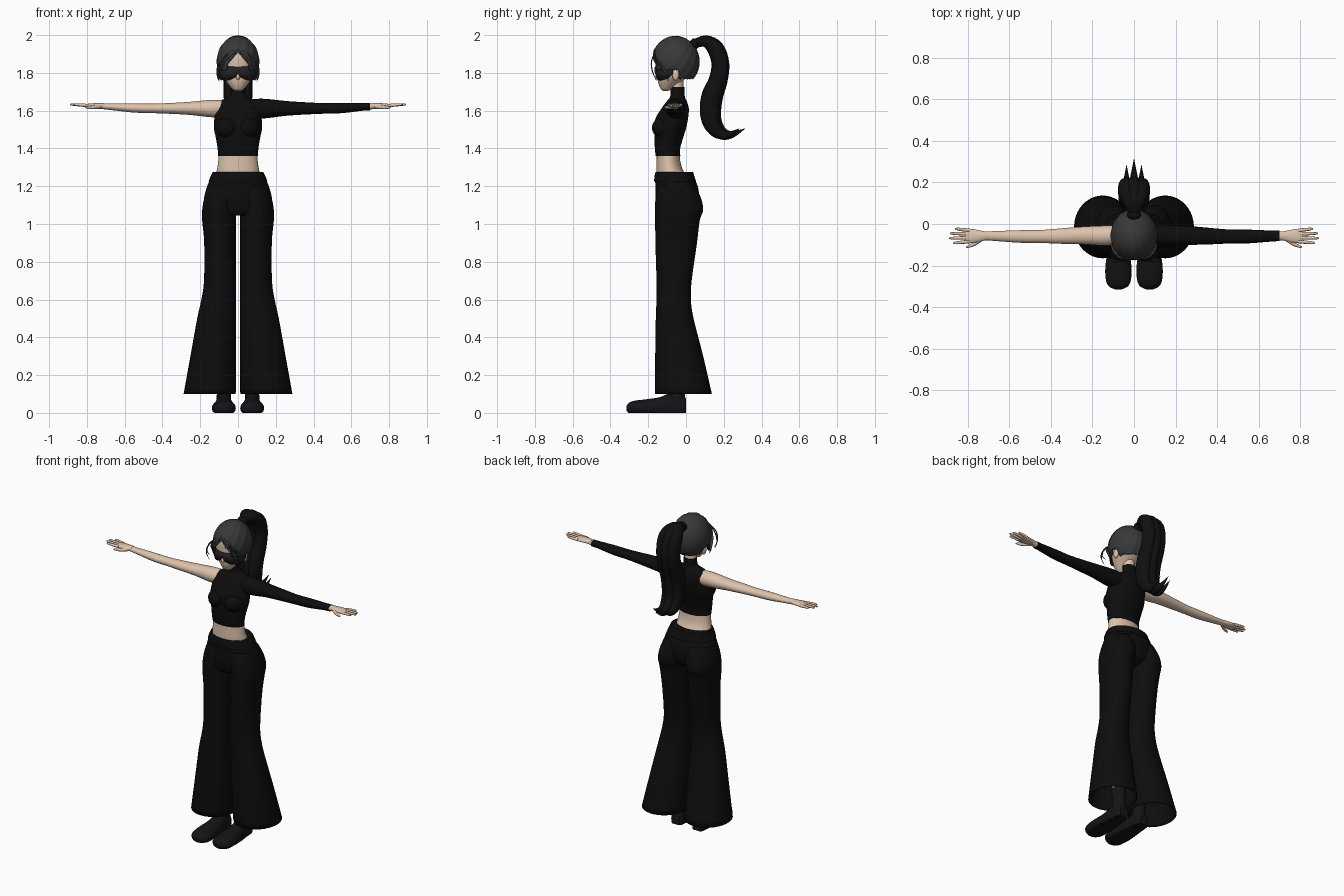
import bpy, bmesh, math
from mathutils import Vector

if "Cube" in bpy.data.objects:
    bpy.data.objects.remove(bpy.data.objects["Cube"])

X, Y, Z = Vector((1, 0, 0)), Vector((0, 1, 0)), Vector((0, 0, 1))
SIDES = ((1, "left"), (-1, "right"))


def material(name, r, g, b):
    m = bpy.data.materials.new(name)
    m.use_nodes = True
    m.diffuse_color = (r, g, b, 1)
    bsdf = m.node_tree.nodes["Principled BSDF"]
    bsdf.inputs["Base Color"].default_value = (r, g, b, 1)
    bsdf.inputs["Roughness"].default_value = 0.8
    return m


SKIN = material("skin", 0.72, 0.54, 0.41)
LIPS = material("lips", 0.5, 0.27, 0.22)
CLOTH = material("black cloth", 0.004, 0.004, 0.0045)
LEATHER = material("boot leather", 0.007, 0.007, 0.008)
HAIR = material("charcoal hair", 0.04, 0.04, 0.042)
TAIL = material("black hair", 0.005, 0.005, 0.005)
VISOR = material("visor grey", 0.016, 0.016, 0.018)


def finish(bm, name, mat, thickness=0):
    bmesh.ops.recalc_face_normals(bm, faces=bm.faces)
    mesh = bpy.data.meshes.new(name)
    bm.to_mesh(mesh)
    bm.free()
    mesh.materials.append(mat)
    obj = bpy.data.objects.new(name, mesh)
    bpy.context.collection.objects.link(obj)
    bpy.ops.object.select_all(action="DESELECT")
    obj.select_set(True)
    bpy.context.view_layer.objects.active = obj
    bpy.ops.object.shade_smooth_by_angle(angle=math.radians(50))
    if thickness:
        solid = obj.modifiers.new("thickness", "SOLIDIFY")
        solid.thickness = thickness
        solid.offset = -1
    return obj


def resample(rows, k):
    """Smooth curve through rows of numbers."""
    rows = [Vector(r) for r in rows]
    out = []
    for i in range(len(rows) - 1):
        a, b = rows[max(i - 1, 0)], rows[i]
        c, d = rows[i + 1], rows[min(i + 2, len(rows) - 1)]
        for j in range(k):
            t = j / k
            out.append(b + (c - a) * (t / 2) + (a * 2 - b * 5 + c * 4 - d) * (t * t / 2)
                       + (b * 3 - a - c * 3 + d) * (t ** 3 / 2))
    return out + [rows[-1]]


def tube(name, rows, mat, ref=X, axis=None, seg=28, k=4, caps=True, floor=None, thickness=0):
    """Skin rows of (x, y, z, radius along ref, other radius)."""
    rows = resample(rows, k)
    bm = bmesh.new()
    rings = []
    for i, r in enumerate(rows):
        c = Vector(r[:3])
        ahead, behind = rows[min(i + 1, len(rows) - 1)], rows[max(i - 1, 0)]
        along = axis or (Vector(ahead[:3]) - Vector(behind[:3])).normalized()
        u = (ref - along * ref.dot(along)).normalized()
        v = along.cross(u)
        ring = []
        for n in range(seg):
            a = math.tau * n / seg
            p = c + u * (math.cos(a) * max(r[3], 0.0005)) + v * (math.sin(a) * max(r[4], 0.0005))
            if floor is not None:
                p.z = max(p.z, floor)
            ring.append(bm.verts.new(p))
        rings.append(ring)
    for a, b in zip(rings, rings[1:]):
        for n in range(seg):
            m = (n + 1) % seg
            bm.faces.new((a[n], a[m], b[m], b[n]))
    if caps:
        bm.faces.new(rings[0])
        bm.faces.new(rings[-1])
    return finish(bm, name, mat, thickness)


def upright(name, rows, mat, x=0, **opts):
    """Vertical loft from rows of (z, y, half width, half depth)."""
    return tube(name, [(x, y, z, w, d) for z, y, w, d in rows], mat, X, Z, **opts)


def ball(name, centre, size, mat):
    bm = bmesh.new()
    bmesh.ops.create_uvsphere(bm, u_segments=24, v_segments=16, radius=1)
    bmesh.ops.scale(bm, vec=size, verts=bm.verts)
    bmesh.ops.translate(bm, vec=centre, verts=bm.verts)
    return finish(bm, name, mat)


# Torso, waist and neck
upright("crop_top", [(1.36, -.095, .105, .065), (1.4, -.098, .108, .067), (1.46, -.09, .118, .076),
                     (1.51, -.083, .128, .084), (1.56, -.075, .125, .086), (1.61, -.058, .12, .073),
                     (1.645, -.05, .108, .056), (1.664, -.046, .07, .043), (1.68, -.045, .044, .038),
                     (1.725, -.045, .04, .037)], CLOTH, seg=40)
upright("waist", [(1.24, -.07, .12, .085), (1.28, -.085, .113, .072), (1.32, -.092, .106, .064),
                  (1.38, -.095, .1, .06)], SKIN, seg=40)
upright("neck", [(1.7, -.046, .036, .034), (1.75, -.05, .036, .036), (1.8, -.05, .04, .04)], SKIN)

# Trousers: hips, waistband and flared hollow legs
upright("trouser_hips", [(1.275, -.062, .128, .098), (1.24, -.06, .145, .104), (1.2, -.05, .163, .112),
                         (1.13, -.046, .18, .116), (1.07, -.05, .165, .1), (1.045, -.06, .09, .07)],
        CLOTH, seg=40)
upright("waistband", [(1.225, -.058, .156, .111), (1.25, -.061, .146, .106), (1.275, -.062, .134, .1)],
        CLOTH, seg=40, caps=False, thickness=.006)
LEG = [(1.2, .08, -.05, .075, .1), (1.13, .09, -.04, .09, .122), (1.07, .1, -.037, .09, .127),
       (1.02, .1, -.045, .09, .118), (.9, .095, -.052, .084, .11), (.7, .095, -.063, .085, .093),
       (.6, .102, -.065, .092, .091), (.5, .113, -.06, .103, .1), (.3, .131, -.036, .121, .127),
       (.1, .15, -.014, .138, .151)]
for s, side in SIDES:
    tube(side + "_trouser_leg", [(s * x, y, z, w, d) for z, x, y, w, d in LEG], CLOTH, X, Z,
         seg=40, caps=False, thickness=.005)
    # Feet
    upright(side + "_shin", [(.15, -.05, .032, .034), (.3, -.055, .038, .042), (.6, -.06, .045, .05)],
            SKIN, s * .075)
    upright(side + "_boot_shaft", [(.05, -.048, .04, .045), (.12, -.048, .037, .042),
                                   (.2, -.05, .042, .046)], LEATHER, s * .075)
    foot = [(0, .03, .05), (-.02, .04, .07), (-.08, .046, .08), (-.14, .054, .058), (-.21, .063, .047),
            (-.27, .06, .04), (-.3, .045, .03), (-.315, .015, .012)]
    tube(side + "_boot_foot", [(s * .075, y, .025, w, h) for y, w, h in foot], LEATHER, X, Y, floor=0)
    ball(side + "_bust", (s * .055, -.118, 1.51), (.062, .062, .058), CLOTH)

# Arms: right one bare, left one under a sleeve
ARM = [(.07, -.052, 1.61, .042, .045), (.14, -.056, 1.611, .048, .046), (.25, -.055, 1.612, .042, .035),
       (.35, -.058, 1.612, .037, .029), (.45, -.06, 1.612, .031, .025), (.55, -.06, 1.614, .03, .024),
       (.66, -.058, 1.62, .024, .018), (.73, -.057, 1.624, .02, .014)]
for s, side in SIDES:
    tube(side + "_arm", [(s * x, *rest) for x, *rest in ARM], SKIN, Y, X)
    # Hand
    palm = [(.71, -.057, .02, .014), (.745, -.058, .028, .014), (.78, -.058, .034, .012),
            (.81, -.058, .032, .009)]
    tube(side + "_palm", [(s * x, y, 1.626, w, h) for x, y, w, h in palm], SKIN, Y, X)
    for name, y, tip in (("index", -.084, .87), ("middle", -.066, .89), ("ring", -.048, .885),
                         ("little", -.031, .86)):
        reach = tip - .79
        tube(f"{side}_{name}_finger",
             [(s * (.79 + reach * t), y + (y + .058) * .3 * t, 1.627 + .006 * t, r, r)
              for t, r in ((0, .009), (.5, .008), (.9, .006), (1, .002))], SKIN, Y, seg=10, k=2)
    tube(side + "_thumb", [(s * .73, -.07, 1.622, .012, .01), (s * .765, -.095, 1.618, .01, .009),
                           (s * .795, -.108, 1.617, .007, .006), (s * .808, -.112, 1.617, .002, .002)],
         SKIN, Z, seg=12)
SLEEVE = [(x, y, z, w * 1.1, h * 1.13) for x, y, z, w, h in ARM[:-1]] + [(.7, -.057, 1.621, .025, .02)]
tube("sleeve", SLEEVE, CLOTH, Y, X)

# Head
upright("head", [(1.704, -.108, .014, .012), (1.715, -.104, .032, .03), (1.75, -.088, .06, .06),
                 (1.79, -.066, .085, .086), (1.84, -.055, .096, .104), (1.9, -.055, .094, .102),
                 (1.95, -.055, .068, .075), (1.975, -.055, .02, .02)], SKIN, seg=40)
tube("nose", [(0, -.148, 1.8, .006, .005), (0, -.155, 1.78, .01, .009), (0, -.15, 1.766, .008, .006)],
     SKIN, seg=12)
ball("lips", (0, -.139, 1.742), (.017, .005, .005), LIPS)

# Visor wrapped round the face, with a notch over the nose
bm = bmesh.new()
edges = []
for i in range(41):
    t = i / 20 - 1
    a = t * math.radians(82)
    low = 1.792 - .032 * math.sin(math.pi * min(1, abs(t) * 1.05)) ** .6
    high = 1.84 - .008 * math.cos(a * 2)
    edges.append([bm.verts.new((.108 * math.sin(a), -.055 - (.112 - bow) * math.cos(a), z))
                  for z, bow in ((low, .01), ((low + high) / 2, 0), (high, .002))])
for a, b in zip(edges, edges[1:]):
    for j in range(2):
        bm.faces.new((a[j], b[j], b[j + 1], a[j + 1]))
finish(bm, "visor", VISOR, .006)

# Hair cap: ribbed shell whose grooves run to the tie, opened at the face
bm = bmesh.new()
bmesh.ops.create_uvsphere(bm, u_segments=96, v_segments=64, radius=1)
turn = Z.rotation_difference(Vector((0, .62, .78)))
for v in bm.verts:
    ripple = 1 + .012 * math.cos(16 * math.atan2(v.co.y, v.co.x)) * math.hypot(v.co.x, v.co.y)
    p = turn @ (v.co * ripple)
    v.co = (p.x * .112, -.055 + p.y * .126, 1.86 + p.z * .135)


def below_hairline(c):
    if c.y < -.1 and abs(c.x) < .06:
        return c.z < 1.912 - 1.1 * abs(c.x)
    return c.z < (1.815 if c.y < -.035 else 1.768)


bmesh.ops.delete(bm, geom=[f for f in bm.faces if below_hairline(f.calc_center_median())],
                 context="FACES")
finish(bm, "hair_cap", HAIR, .008)

for s, side in SIDES:
    ball(side + "_ear", (s * .09, -.055, 1.79), (.012, .018, .03), SKIN)
    # Parted fringe and loose strands
    tube(side + "_fringe", [(s * .005, -.166, 1.925, .004, .004), (s * .045, -.166, 1.89, .014, .006),
                            (s * .085, -.135, 1.84, .014, .007), (s * .106, -.1, 1.79, .007, .005),
                            (s * .1, -.095, 1.755, .001, .001)], HAIR, seg=12)
    for n, (out, front, end) in enumerate(((.1, -.178, 1.76), (.112, -.155, 1.78))):
        tube(f"{side}_strand_{n}", [(s * .05, -.165, 1.905, .003, .003),
                                    (s * out * .85, front - .005, 1.86, .004, .003),
                                    (s * out, front, 1.81, .003, .003),
                                    (s * out * .95, front + .02, end, .001, .001)], HAIR, seg=8)

# Ponytail: tie and three swept locks of (y, z, half width, half depth)
ball("hair_tie", (0, .045, 1.953), (.034, .026, .03), TAIL)
LOCK = [(.04, 1.95, .02, .022), (.1, 1.968, .035, .031), (.155, 1.93, .044, .045), (.182, 1.85, .044, .047),
        (.17, 1.76, .044, .05), (.14, 1.68, .044, .057), (.13, 1.6, .042, .056), (.145, 1.53, .036, .048),
        (.19, 1.48, .026, .034), (.245, 1.474, .014, .018), (.312, 1.505, .001, .001)]
for s, name in SIDES + ((0, "middle"),):
    shrink = 1 - .1 * abs(s)
    rows = [(s * .036 * min(1, i / 2), y - .03 * abs(s) * (i / 10) ** 3, z, w * shrink, d * shrink)
            for i, (y, z, w, d) in enumerate(LOCK)]
    tube(name + "_ponytail_lock", rows, TAIL, X, seg=20)
